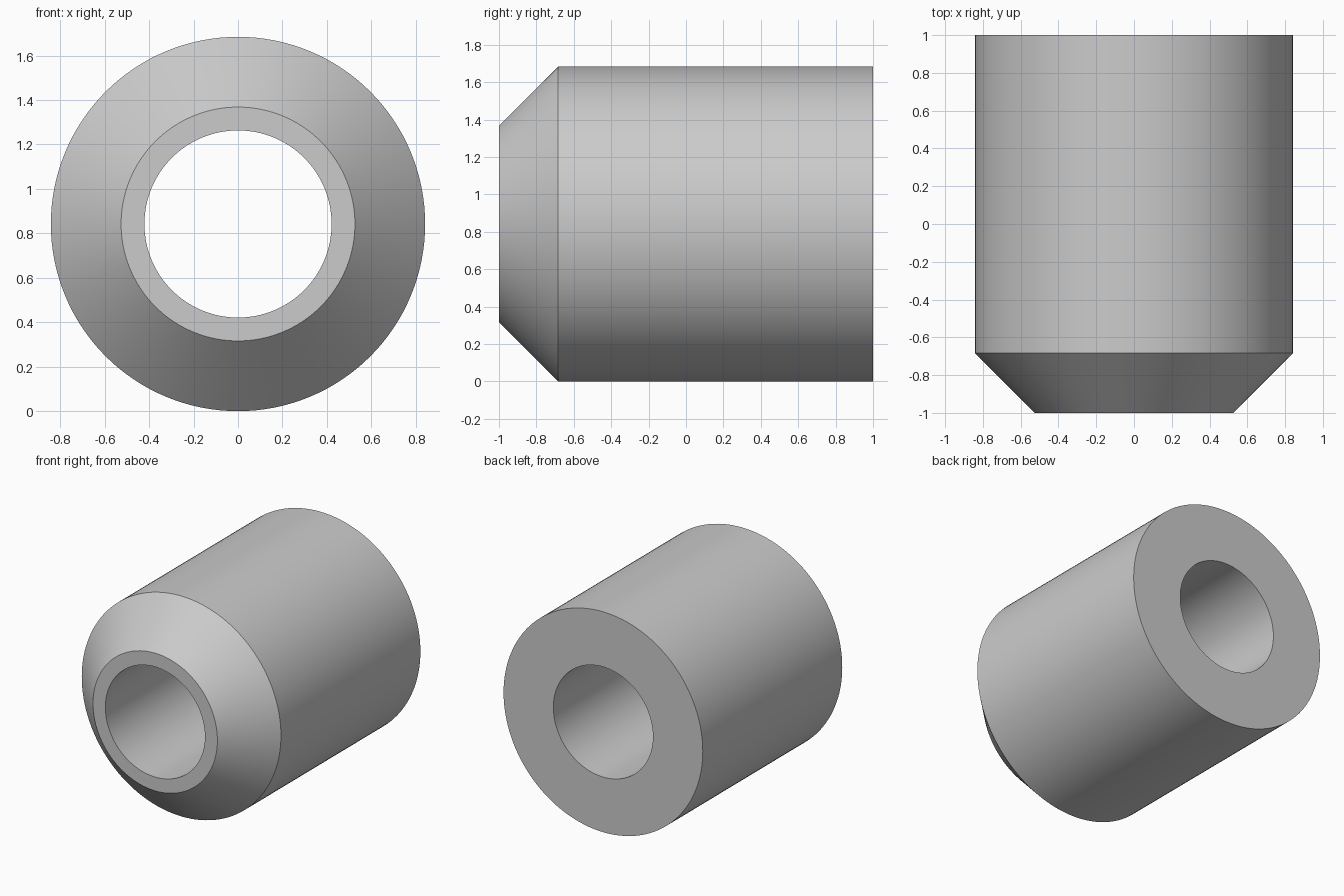
import bpy
import bmesh
import math
from mathutils import Vector

cube = bpy.data.objects.get("Cube")
if cube:
    bpy.data.objects.remove(cube, do_unlink=True)

SEGMENTS = 128
OUTER, NOSE, BORE = 0.842, 0.526, 0.421
BACK, SHOULDER, FRONT = 1.0, -0.684, -1.0

# Plain grey material
grey = bpy.data.materials.new("plain grey")
grey.use_nodes = True
colour = (0.6, 0.6, 0.6, 1.0)
grey.diffuse_color = colour
grey.node_tree.nodes["Principled BSDF"].inputs["Base Color"].default_value = colour

# Closed section of the sleeve: radius and position along the axis
section = [(BORE, FRONT), (NOSE, FRONT), (OUTER, SHOULDER), (OUTER, BACK), (BORE, BACK)]

# Revolve the section around the y axis
bm = bmesh.new()
verts = [bm.verts.new((0, y, r)) for r, y in section]
edges = [bm.edges.new((v, verts[(i + 1) % len(verts)])) for i, v in enumerate(verts)]
bmesh.ops.spin(bm, geom=verts + edges, cent=(0, 0, 0), axis=(0, 1, 0),
               angle=math.tau, steps=SEGMENTS, use_merge=True)
bmesh.ops.remove_doubles(bm, verts=bm.verts, dist=0.0001)
bmesh.ops.recalc_face_normals(bm, faces=bm.faces)
bmesh.ops.translate(bm, verts=bm.verts, vec=Vector((0, 0, OUTER)))

mesh = bpy.data.meshes.new("chamfered_sleeve")
bm.to_mesh(mesh)
bm.free()
mesh.materials.append(grey)
sleeve = bpy.data.objects.new("chamfered_sleeve", mesh)
bpy.context.collection.objects.link(sleeve)

# Smooth round walls with crisp rims
bpy.ops.object.select_all(action='DESELECT')
sleeve.select_set(True)
bpy.context.view_layer.objects.active = sleeve
bpy.ops.object.shade_smooth_by_angle(angle=math.radians(30))
